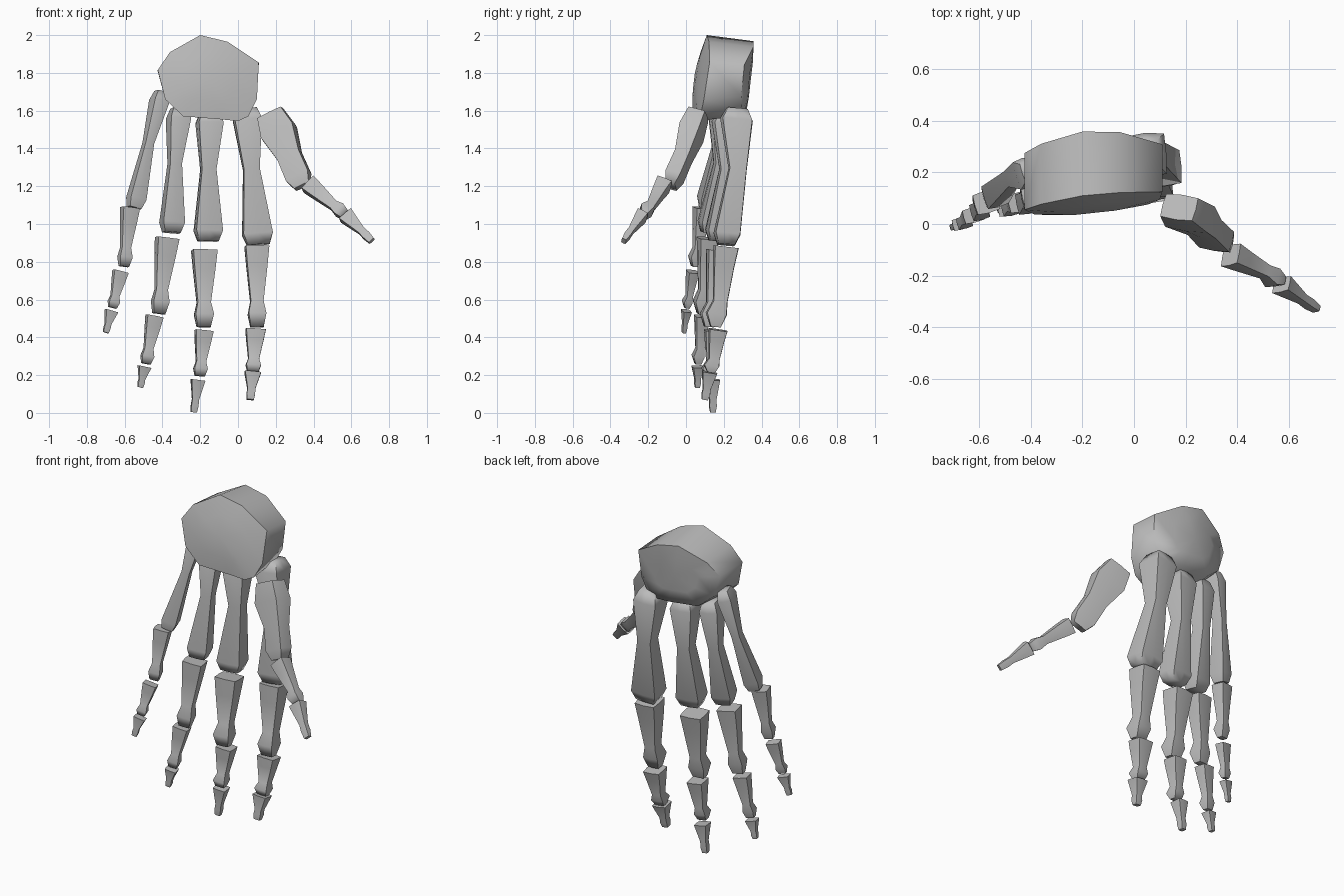
import bpy, bmesh, math
from mathutils import Vector, Matrix

if "Cube" in bpy.data.objects:
    bpy.data.objects.remove(bpy.data.objects["Cube"])

mat = bpy.data.materials.new("bone_grey")
mat.diffuse_color = (0.5, 0.5, 0.5, 1)
mat.use_nodes = True
mat.node_tree.nodes["Principled BSDF"].inputs["Base Color"].default_value = mat.diffuse_color


def finish(name, bm):
    bmesh.ops.recalc_face_normals(bm, faces=bm.faces)
    me = bpy.data.meshes.new(name)
    bm.to_mesh(me)
    bm.free()
    me.materials.append(mat)
    ob = bpy.data.objects.new(name, me)
    bpy.context.collection.objects.link(ob)
    bpy.ops.object.select_all(action='DESELECT')
    ob.select_set(True)
    bpy.context.view_layer.objects.active = ob
    bpy.ops.object.shade_smooth_by_angle(angle=math.radians(72))


def bridge(bm, a, b):
    n = len(a)
    for i in range(n):
        bm.faces.new((a[i], a[(i + 1) % n], b[(i + 1) % n], b[i]))


# Boxy cross-section with slightly crowned front and back
SECTION = [(-.95, -.9), (0, -1), (.95, -.9), (1, 0), (.95, .9), (0, 1), (-.95, .9), (-1, 0)]

# Lengthwise profiles: position, width factor, depth factor, bow to the back
PALM = [(0, .66, .66, 0), (.08, .93, 1, 0), (.44, .54, .56, .16), (.92, 1, .82, 0),
        (1, .74, .55, 0)]
THUMB = [(0, .75, .85, 0), (.25, 1, 1, 0), (.58, .68, .72, .05), (.87, .7, .75, 0),
         (1, .46, .48, 0)]
JOINT = [(0, 1, 1, 0), (.25, .85, .83, 0), (.68, .54, .58, .03), (.84, .75, .83, -.06),
         (1, .55, .42, -.03)]
TIP = [(0, 1, 1, 0), (.6, .48, .52, 0), (.8, .52, .56, 0), (1, .42, .4, 0)]


def bone(name, profile, turn, start, end, width, depth):
    """Loft the section along a straight axis, turned about it by degrees."""
    start, end = Vector(start), Vector(end)
    axis = (end - start).normalized()
    u = Vector((1, 0, 0))
    u = (u - axis * u.dot(axis)).normalized()
    v = u.cross(axis)
    if v.y < 0:
        v = -v
    # keep the overall width and depth while turned
    a = math.radians(abs(turn))
    c, s = math.cos(a), math.sin(a)
    width, depth = ((width * c - depth * s) / (c * c - s * s),
                    (depth * c - width * s) / (c * c - s * s))
    rot = Matrix.Rotation(math.radians(-turn), 3, axis)
    u, v = rot @ u, rot @ v
    bm = bmesh.new()
    rings = []
    for t, wf, df, bow in profile:
        m = start.lerp(end, t) + v * depth * bow
        rings.append([bm.verts.new(m + u * width * wf * p / 2 + v * depth * df * q / 2)
                      for p, q in SECTION])
    for a, b in zip(rings, rings[1:]):
        bridge(bm, a, b)
    bm.faces.new(rings[0])
    bm.faces.new(rings[-1])
    finish(name, bm)


# Wrist block: slab with a rounded outline and bulging front and back
outline = [(-.2, 2.0), (-.055, 1.965), (.11, 1.855), (.10, 1.66), (.055, 1.57),
           (0, 1.545), (-.1, 1.555), (-.29, 1.57), (-.385, 1.66), (-.425, 1.815),
           (-.36, 1.91)]
CX, CZ = -.16, 1.77


def front(x, z):
    return .08 + .12 * (x - CX) + .15 * (z - CZ)


def back(x, z):
    return .36 - .75 * (x + .12) ** 2 + .1 * (z - 1.97)


bm = bmesh.new()
rings = []
for scale, side, bulge in ((.55, front, -.02), (1, front, 0), (1, back, 0), (.55, back, .004)):
    ring = []
    for x, z in outline:
        px, pz = CX + (x - CX) * scale, CZ + (z - CZ) * scale
        y = side(px, pz) + bulge
        if side is back:
            pz = CZ + (pz - CZ) * .86
        ring.append(bm.verts.new((px, y, pz)))
    rings.append(ring)
for a, b in zip(rings, rings[1:]):
    bridge(bm, a, b)
for ring, y in ((rings[0], front(CX, CZ) - .028), (rings[-1], back(CX, CZ) + .005)):
    hub = bm.verts.new((CX, y, CZ))
    for i in range(len(ring)):
        bm.faces.new((ring[i], ring[(i + 1) % len(ring)], hub))
finish("wrist_block", bm)

# Palm bones, turned further round towards the little finger
bone("index_palm_bone", PALM, 4, (.045, .272, 1.61), (.108, .212, .89), .175, .185)
bone("middle_palm_bone", PALM, 8, (-.15, .22, 1.59), (-.158, .165, .91), .17, .18)
bone("ring_palm_bone", PALM, 13, (-.312, .2, 1.61), (-.352, .12, .955), .152, .17)
bone("little_palm_bone", PALM, 18, (-.405, .205, 1.7), (-.55, .105, 1.085), .125, .145)


def finger(name, turn, base, middle, tip):
    """Three bones, each (start, end, width, depth)."""
    bone(name + "_base", JOINT, turn, *base)
    bone(name + "_middle", JOINT, turn, *middle)
    bone(name + "_tip", TIP, turn, *tip)


finger("index_finger", 4,
       ((.1, .212, .88), (.1, .16, .455), .14, .145),
       ((.093, .17, .44), (.078, .135, .215), .115, .11),
       ((.078, .125, .215), (.065, .1, .07), .095, .09))
finger("middle_finger", 7,
       ((-.178, .17, .86), (-.182, .125, .455), .15, .14),
       ((-.18, .145, .435), (-.203, .125, .195), .11, .11),
       ((-.212, .142, .175), (-.234, .142, .003), .085, .085))
finger("ring_finger", 12,
       ((-.375, .115, .925), (-.42, .085, .525), .14, .13),
       ((-.442, .085, .512), (-.488, .065, .26), .105, .095),
       ((-.495, .062, .245), (-.518, .06, .135), .08, .075))
finger("little_finger", 16,
       ((-.572, .085, 1.085), (-.605, .05, .775), .115, .11),
       ((-.622, .035, .748), (-.665, .005, .557), .095, .08),
       ((-.67, .002, .54), (-.7, -.012, .425), .08, .065))

# Thumb, running outward and forward
bone("thumb_palm_bone", THUMB, -16, (.175, .065, 1.58), (.342, -.08, 1.2), .22, .17)
bone("thumb_base", JOINT, -14, (.375, -.12, 1.21), (.57, -.22, 1.045), .115, .11)
bone("thumb_tip", TIP, -14, (.572, -.235, 1.045), (.708, -.33, .91), .1, .085)
